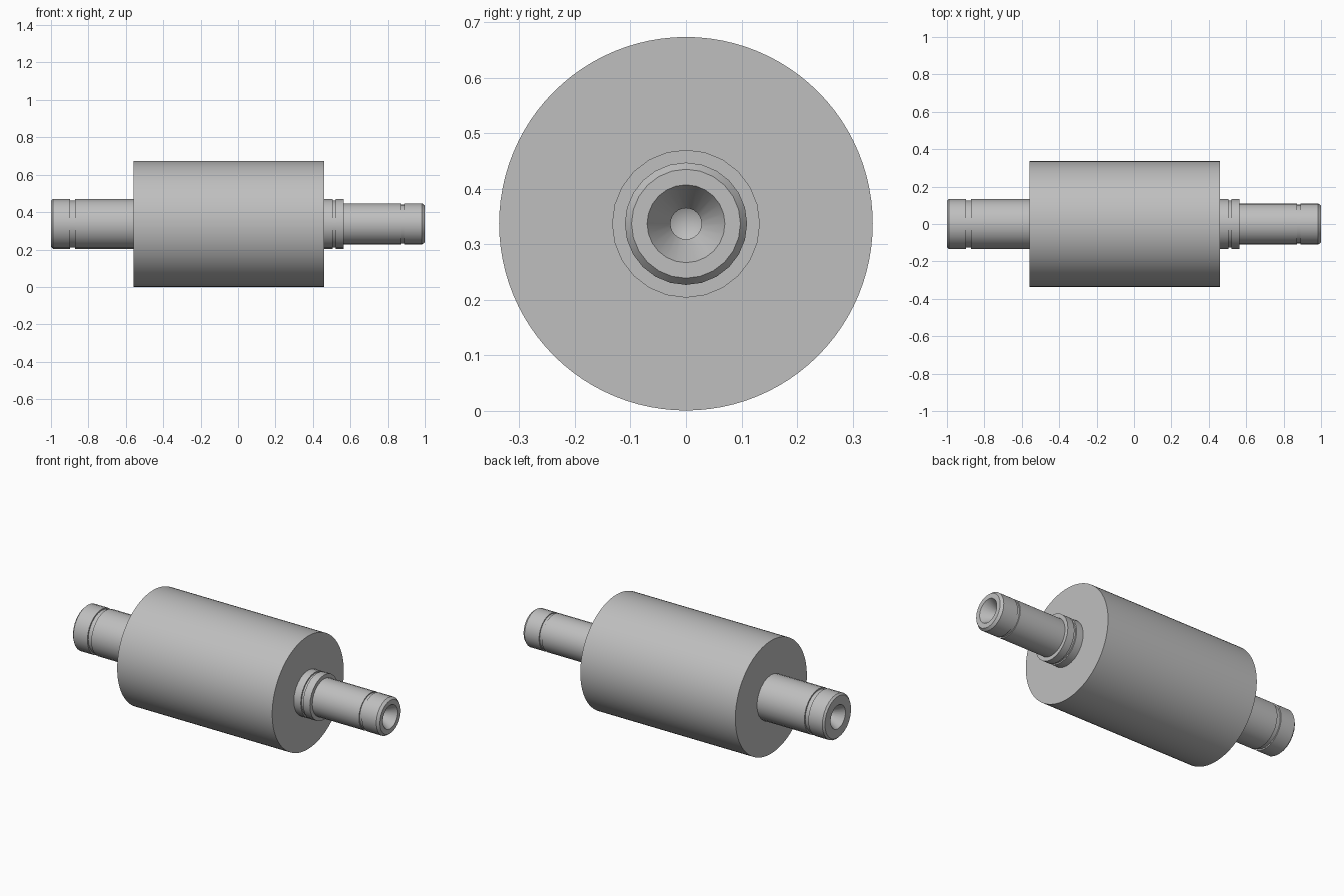
import bpy, bmesh, math
from mathutils import Matrix, Vector

if "Cube" in bpy.data.objects:
    bpy.data.objects.remove(bpy.data.objects["Cube"], do_unlink=True)

AXIS_Z = 0.337

steel = bpy.data.materials.new("grey steel")
steel.use_nodes = True
GREY = (0.52, 0.52, 0.52, 1)
steel.diffuse_color = GREY
steel.node_tree.nodes["Principled BSDF"].inputs["Base Color"].default_value = GREY


def lathe(name, profile, sides):
    """Revolve (x, radius) points about the long axis; radius 0 closes the shape."""
    bm = bmesh.new()
    rings = []
    for x, r in profile:
        if r == 0:
            rings.append([bm.verts.new((x, 0, 0))] * sides)
        else:
            rings.append([bm.verts.new((x, r * math.sin(a), r * math.cos(a)))
                          for a in (2 * math.pi * i / sides for i in range(sides))])
    for a, b in zip(rings, rings[1:]):
        for i in range(sides):
            j = (i + 1) % sides
            corners = list(dict.fromkeys((a[i], a[j], b[j], b[i])))
            bm.faces.new(corners)
    bmesh.ops.recalc_face_normals(bm, faces=bm.faces)
    mesh = bpy.data.meshes.new(name)
    bm.to_mesh(mesh)
    bm.free()
    mesh.materials.append(steel)
    obj = bpy.data.objects.new(name, mesh)
    obj.location.z = AXIS_Z
    bpy.context.collection.objects.link(obj)
    bpy.ops.object.select_all(action="DESELECT")
    obj.select_set(True)
    bpy.context.view_layer.objects.active = obj
    bpy.ops.object.shade_smooth_by_angle(angle=math.radians(25))
    return obj


def groove(start, end, radius, depth):
    """Square retaining groove cut into a shaft."""
    return [(start, radius), (start, radius - depth), (end, radius - depth), (end, radius)]


def centre_hole(end, inward):
    """Countersunk centre hole with a narrow pilot and drill point."""
    return [(end, 0.07), (end + inward * 0.07, 0.028),
            (end + inward * 0.13, 0.028), (end + inward * 0.145, 0)]


# Roller drum
lathe("roller_drum", [(-0.56, 0), (-0.56, 0.336), (0.46, 0.336), (0.46, 0)], 96)

# Thick journal on the right-hand end
lathe("right_journal",
      [(-0.55, 0), (-0.55, 0.133)]
      + groove(-0.872, -0.898, 0.133, 0.008)
      + [(-0.99, 0.133), (-1, 0.123)] + centre_hole(-1, 1), 24)

# Stepped journal on the left-hand end
lathe("left_journal",
      [(0.45, 0), (0.45, 0.133)]
      + groove(0.505, 0.52, 0.133, 0.008)
      + [(0.565, 0.133), (0.565, 0.11)]
      + groove(0.872, 0.89, 0.11, 0.006)
      + [(0.985, 0.11), (1, 0.098)] + centre_hole(1, -1), 24)
